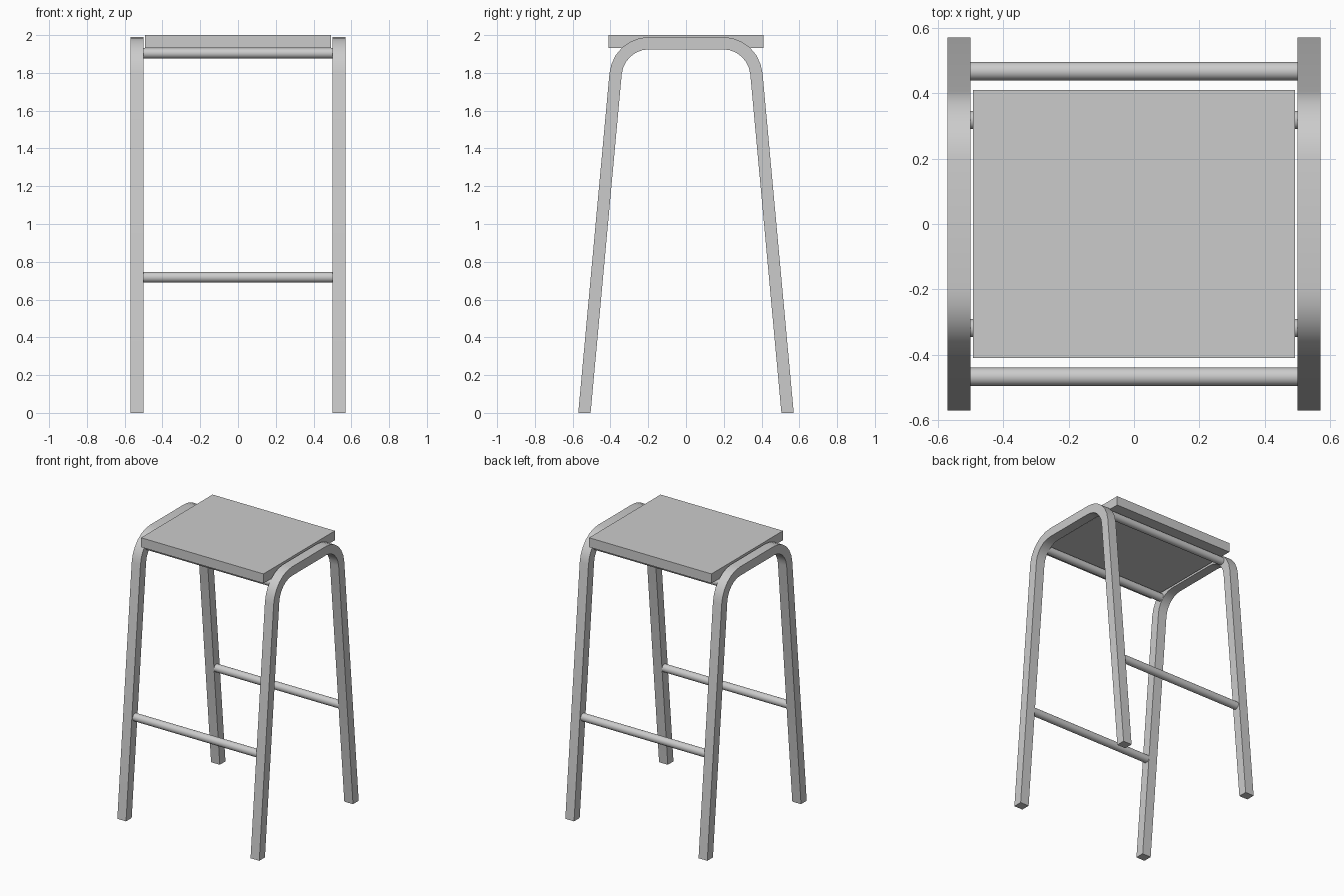
import bpy, bmesh, math

if "Cube" in bpy.data.objects:
    bpy.data.objects.remove(bpy.data.objects["Cube"])

TILT = math.radians(5.25)       # outward lean of the legs
BEND_Y, BEND_Z = 0.195, 1.779   # centre of the upper bend
R_OUT, R_IN = 0.211, 0.146
STEPS = 6


def half_path():
    """Outer/inner (y, z) pairs from the foot to the start of the flat top."""
    foot_out = BEND_Y + R_OUT * math.cos(TILT) + (BEND_Z + R_OUT * math.sin(TILT)) * math.tan(TILT)
    pairs = [((foot_out, 0), (foot_out - (R_OUT - R_IN) / math.cos(TILT), 0))]
    for i in range(STEPS + 1):
        a = TILT + (math.pi / 2 - TILT) * i / STEPS
        pairs.append(tuple((BEND_Y + r * math.cos(a), BEND_Z + r * math.sin(a))
                           for r in (R_OUT, R_IN)))
    return pairs


def finish(obj):
    bpy.ops.object.select_all(action='DESELECT')
    obj.select_set(True)
    bpy.context.view_layer.objects.active = obj
    bpy.ops.object.shade_smooth_by_angle(angle=math.radians(30))


def side_frame(name, x0, x1):
    half = half_path()
    path = half + [((-o[0], o[1]), (-i[0], i[1])) for o, i in reversed(half)]
    bm = bmesh.new()
    rings = [[bm.verts.new((x, *p)) for x, p in ((x0, o), (x1, o), (x1, i), (x0, i))]
             for o, i in path]
    for a, b in zip(rings, rings[1:]):
        for k in range(4):
            n = (k + 1) % 4
            bm.faces.new((a[k], a[n], b[n], b[k]))
    bm.faces.new(rings[0])
    bm.faces.new(rings[-1])
    bmesh.ops.recalc_face_normals(bm, faces=bm.faces)
    mesh = bpy.data.meshes.new(name)
    bm.to_mesh(mesh)
    bm.free()
    obj = bpy.data.objects.new(name, mesh)
    bpy.context.collection.objects.link(obj)
    finish(obj)


def rod(name, y, z):
    bpy.ops.mesh.primitive_cylinder_add(vertices=32, radius=0.028, depth=1.0,
                                        location=(0, y, z), rotation=(0, math.pi / 2, 0))
    bpy.context.object.name = name
    finish(bpy.context.object)


# Bent leg frames on both sides
side_frame("left_leg_frame", -0.57, -0.50)
side_frame("right_leg_frame", 0.50, 0.57)

# Seat supports and foot rests
for label, s in (("front", -1), ("back", 1)):
    rod(label + "_seat_support", s * 0.318, 1.904)
    rod(label + "_foot_rest", s * 0.467, 0.718)

# Seat board
bpy.ops.mesh.primitive_cube_add(size=1, location=(0, 0, 1.966))
seat = bpy.context.object
seat.name = "seat"
seat.scale = (0.983, 0.82, 0.068)
bpy.ops.object.transform_apply(location=False, rotation=False, scale=True)
